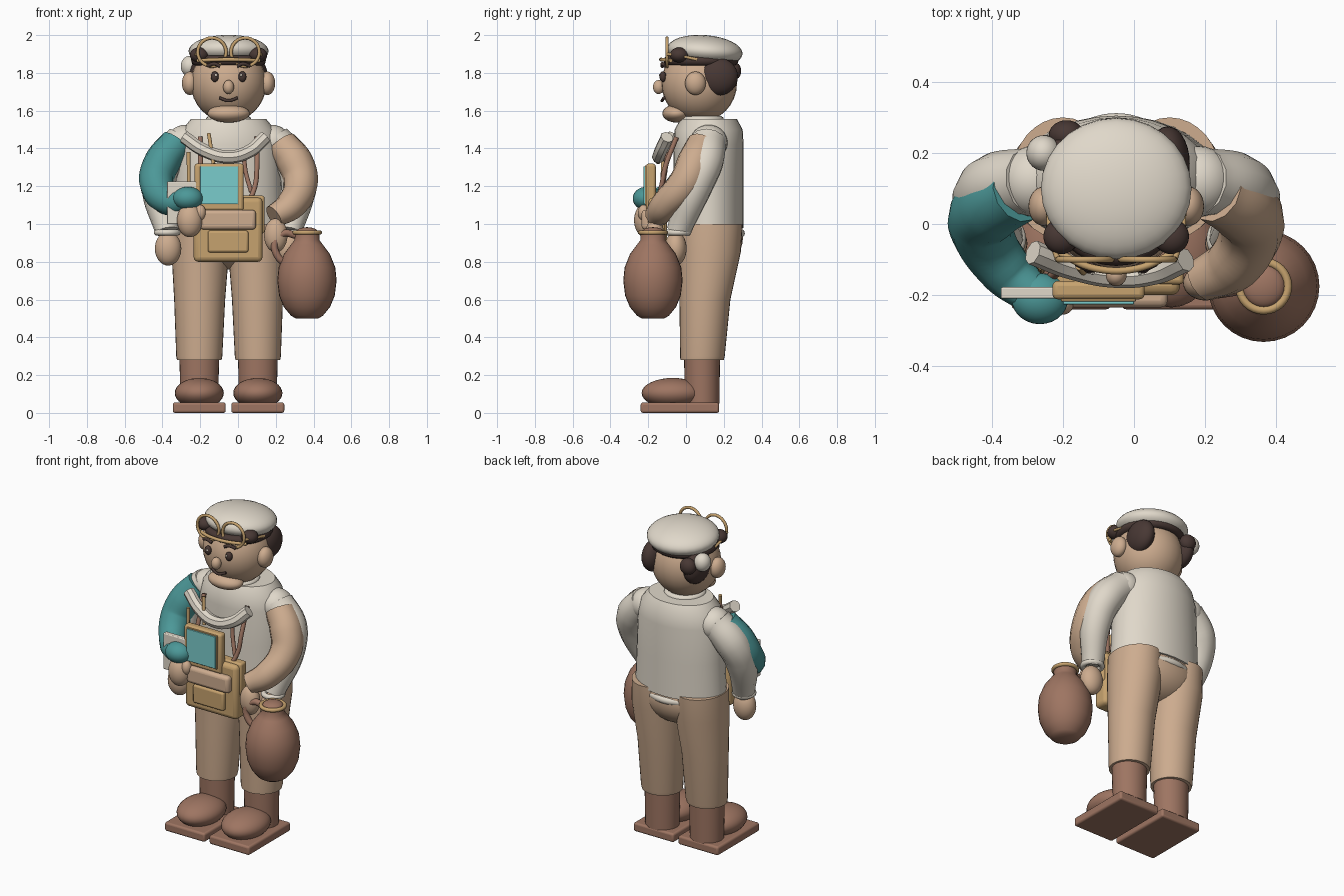
import bpy, math
from mathutils import Vector

cube = bpy.data.objects.get("Cube")
if cube:
    bpy.data.objects.remove(cube, do_unlink=True)

MID = -0.05  # the figure's own centre line


def material(name, rgb):
    m = bpy.data.materials.new(name)
    lin = [((c / 255 + 0.055) / 1.055) ** 2.4 for c in rgb] + [1]
    m.use_nodes = True
    m.diffuse_color = lin
    m.node_tree.nodes["Principled BSDF"].inputs["Base Color"].default_value = lin
    return m


CREAM = material("cream", (224, 216, 202))
SKIN = material("tan", (205, 172, 143))
BROWN = material("leather_brown", (158, 117, 98))
DARK = material("dark_hair", (72, 56, 52))
TEAL = material("teal", (76, 152, 152))
SCREEN = material("light_teal", (122, 204, 204))
OCHRE = material("ochre", (198, 162, 110))


def finish(name, mat, angle=40):
    o = bpy.context.object
    o.name = name
    o.data.materials.clear()
    o.data.materials.append(mat)
    bpy.ops.object.shade_smooth_by_angle(angle=math.radians(angle))
    return o


def ball(name, loc, size, mat, rot=(0, 0, 0)):
    bpy.ops.mesh.primitive_uv_sphere_add(segments=28, ring_count=16, location=loc, rotation=rot)
    bpy.context.object.scale = size
    return finish(name, mat)


def box(name, lo, hi, mat, bevel=0.012):
    lo, hi = Vector(lo), Vector(hi)
    bpy.ops.mesh.primitive_cube_add(size=1, location=(lo + hi) / 2)
    o = bpy.context.object
    o.scale = hi - lo
    bpy.ops.object.transform_apply(location=False, rotation=False, scale=True)
    if bevel:
        b = o.modifiers.new("soft_edges", 'BEVEL')
        b.width, b.segments = bevel, 3
    return finish(name, mat)


def ring(name, loc, radius, thick, mat, rot=(0, 0, 0), scale=(1, 1, 1)):
    bpy.ops.mesh.primitive_torus_add(major_radius=radius, minor_radius=thick, major_segments=32,
                                     minor_segments=10, location=loc, rotation=rot)
    bpy.context.object.scale = scale
    return finish(name, mat)


def stack(name, rows, mat, sides=32):
    """Join elliptical cross sections: (x, y, z, half width, half depth)."""
    verts, faces = [], []
    for x, y, z, rx, ry in rows:
        for i in range(sides):
            a = math.tau * i / sides
            verts.append((x + rx * math.cos(a), y + ry * math.sin(a), z))
    for r in range(len(rows) - 1):
        for i in range(sides):
            j = (i + 1) % sides
            faces.append([r * sides + i, r * sides + j, (r + 1) * sides + j, (r + 1) * sides + i])
    faces.append(list(range(sides))[::-1])
    faces.append([(len(rows) - 1) * sides + i for i in range(sides)])
    mesh = bpy.data.meshes.new(name)
    mesh.from_pydata(verts, [], faces)
    o = bpy.data.objects.new(name, mesh)
    bpy.context.collection.objects.link(o)
    bpy.ops.object.select_all(action='DESELECT')
    bpy.context.view_layer.objects.active = o
    o.select_set(True)
    return finish(name, mat)


def tube(name, points, radii, mat, sides=4):
    """Smooth tube through points, one radius for each or one for all."""
    if not isinstance(radii, (list, tuple)):
        radii = [radii] * len(points)
    c = bpy.data.curves.new(name, 'CURVE')
    c.dimensions, c.bevel_depth, c.bevel_resolution = '3D', 1, sides
    c.use_fill_caps, c.resolution_u = True, 8
    s = c.splines.new('BEZIER')
    s.bezier_points.add(len(points) - 1)
    for bp, p, r in zip(s.bezier_points, points, radii):
        bp.co, bp.radius = p, r
        bp.handle_left_type = bp.handle_right_type = 'AUTO'
    o = bpy.data.objects.new(name, c)
    bpy.context.collection.objects.link(o)
    bpy.ops.object.select_all(action='DESELECT')
    bpy.context.view_layer.objects.active = o
    o.select_set(True)
    bpy.ops.object.convert(target='MESH')
    return finish(name, mat)


# Torso, collar and hips
stack("shirt", [(MID, .12, z, rx, ry) for z, rx, ry in (
    (.98, .29, .185), (1.2, .28, .185), (1.42, .27, .185), (1.5, .245, .18), (1.555, .2, .15))], CREAM)
ring("collar", (MID, .08, 1.55), .1, .022, CREAM)
stack("neck", [(MID, .08, z, .09, .09) for z in (1.5, 1.62)], SKIN)
ball("hips", (MID, .13, .93), (.27, .172, .17), SKIN)
tube("shirt_tail", [(MID + x, y, .95) for x, y in ((-.12, .26), (0, .29), (.12, .26))], .022, CREAM)

# Legs, boots, hanging sleeves, ears and side hair on both sides
for side, name in ((-1, "right"), (1, "left")):
    leg = MID + side * .155
    stack(name + "_trouser_leg", [
        (leg, .085, .28, .118, .115), (leg, .087, .3, .122, .118),
        (leg - side * .002, .1, .6, .135, .135), (leg - side * .005, .125, .85, .152, .165),
        (leg - side * .005, .128, 1.0, .145, .172)], SKIN)
    stack(name + "_boot_shaft", [(leg, .085, .05, .1, .092), (leg, .085, .3, .105, .095)], BROWN)
    ball(name + "_boot_toe", (leg, -.07, .105), (.13, .165, .08), BROWN)
    box(name + "_boot_sole", (leg - .14, -.24, 0), (leg + .14, .175, .055), BROWN)

    def arm(x, y, z):
        return (MID + side * x, y, z)

    tube(name + "_sleeve", [arm(.24, .12, 1.44), arm(.34, .1, 1.33), arm(.37, .05, 1.2),
                            arm(.325, -.04, .96)], [.095, .1, .092, .064], CREAM)
    ball(name + "_shoulder", arm(.23, .12, 1.43), (.1, .1, .095), CREAM)
    ring(name + "_cuff", arm(.325, -.042, .955), .055, .016, CREAM)
    ball(name + "_hanging_hand", arm(.32, -.055, .87), (.07, .058, .09), SKIN)
    ball(name + "_ear", arm(.205, .05, 1.745), (.042, .055, .062), SKIN)
    ball(name + "_side_hair", arm(.145, .17, 1.78), (.062, .105, .1), DARK)
    ball(name + "_front_hair", arm(.155, -.035, 1.895), (.05, .05, .04), DARK)

    # Face details
    ball(name + "_eye", arm(.073, -.122, 1.78), (.021, .018, .028), DARK)
    ball(name + "_eye_glint", arm(.067, -.139, 1.788), (.006, .004, .007), CREAM)
    tube(name + "_brow", [arm(.045, -.125, 1.835), arm(.075, -.125, 1.848), arm(.112, -.11, 1.836)],
         .0095, DARK)

    # Goggles
    ring(name + "_goggle_rim", arm(.088, -.1, 1.91), .075, .009, OCHRE, rot=(math.pi / 2, 0, 0))
    tube(name + "_goggle_arm", [arm(.165, -.1, 1.9), arm(.185, -.03, 1.89), arm(.19, .06, 1.87)],
         .008, OCHRE)

# Head
ball("head", (MID, .07, 1.745), (.2, .2, .205), SKIN)
ball("chin", (MID, -.05, 1.585), (.112, .075, .048), SKIN)
ball("nose", (MID, -.145, 1.725), (.029, .03, .037), SKIN)
tube("mouth", [(MID + x, y, z) for x, y, z in ((-.048, -.117, 1.668), (0, -.127, 1.653), (.048, -.117, 1.668))],
     .008, DARK)
ball("cap", (MID, .1, 1.915), (.212, .2, .085), CREAM, rot=(-.08, 0, 0))
ring("hair_band", (MID, .08, 1.865), .17, .028, DARK)
ball("hair_tuft", (-.19, .25, 1.81), (.05, .042, .05), DARK)
ball("cap_bobble", (-.255, .2, 1.835), (.048, .05, .055), CREAM)
tube("goggle_bridge", [(MID + x, y, z) for x, y, z in (
    (-.165, -.08, 1.865), (-.06, -.125, 1.87), (.06, -.125, 1.87), (.165, -.08, 1.865))], .01, OCHRE)

# Bent arms and hands
tube("teal_arm", [(-.325, .09, 1.43), (-.4, .05, 1.33), (-.432, 0, 1.22), (-.36, -.13, 1.12),
                  (-.275, -.205, 1.13)], [.088, .096, .092, .076, .058], TEAL)
ball("teal_cuff", (-.265, -.21, 1.135), (.08, .072, .062), TEAL)
ball("right_hand", (-.255, -.215, 1.02), (.068, .06, .09), SKIN)
ball("right_thumb", (-.2, -.225, 1.06), (.03, .03, .042), SKIN)
tube("tan_arm", [(.23, .09, 1.42), (.3, .05, 1.33), (.332, 0, 1.22), (.28, -.11, 1.1),
                 (.19, -.16, 1.04)], [.088, .096, .092, .08, .062], SKIN)
ball("left_hand", (.2, -.165, .94), (.062, .05, .09), SKIN)

# Scarf, straps and pencils
tube("scarf", [(-.285, -.08, 1.46), (-.18, -.12, 1.39), (-.05, -.145, 1.355), (.06, -.135, 1.385),
               (.145, -.1, 1.46)], .035, CREAM, sides=2)
for name, x in (("right_strap", -.2), ("left_strap", .1)):
    tube(name, [(x, -.05, 1.46), (x, -.11, 1.3), (x - .01, -.13, 1.2), (x - .05, -.16, 1.1)], .013, BROWN)
tube("strap_loop", [(.03, -.1, 1.38), (.04, -.11, 1.28), (.07, -.13, 1.17)], .012, BROWN)
tube("long_pencil", [(-.26, -.13, 1.1), (-.262, -.12, 1.38)], .01, OCHRE)
tube("short_pencil", [(-.13, -.15, 1.32), (-.155, -.12, 1.48)], .01, OCHRE)

# Satchel, note card and tablet
box("satchel", (-.235, -.2, .8), (.13, -.1, 1.14), OCHRE, .025)
box("satchel_back", (-.1, -.17, .95), (.14, -.11, 1.15), OCHRE)
box("satchel_flap", (-.2, -.235, .97), (.095, -.18, 1.075), SKIN, .02)
box("satchel_pocket", (-.16, -.225, .85), (.055, -.19, .965), OCHRE)
box("note_card", (-.375, -.21, 1.0), (-.19, -.178, 1.225), CREAM, .005)
box("tablet", (-.23, -.212, 1.07), (.03, -.16, 1.32), OCHRE, .015)
box("tablet_screen", (-.2, -.226, 1.105), (.0, -.217, 1.305), SCREEN, .002)
box("screen_backing", (-.205, -.218, 1.1), (.005, -.209, 1.31), OCHRE, .002)

# Jug
JUG = (.365, -.175)
stack("jug", [JUG + (z, r, r) for z, r in (
    (.5, .06), (.515, .085), (.56, .122), (.62, .147), (.7, .157), (.77, .15), (.84, .122), (.89, .085),
    (.915, .066), (.96, .066))], BROWN)
ring("jug_rim", JUG + (.955,), .068, .012, OCHRE)
ball("jug_stopper", JUG + (.955,), (.06, .06, .028), BROWN)
tube("jug_handle", [(.305, -.18, .94), (.24, -.19, .95), (.195, -.195, .9), (.21, -.195, .83),
                    (.25, -.185, .79)], .019, BROWN)
